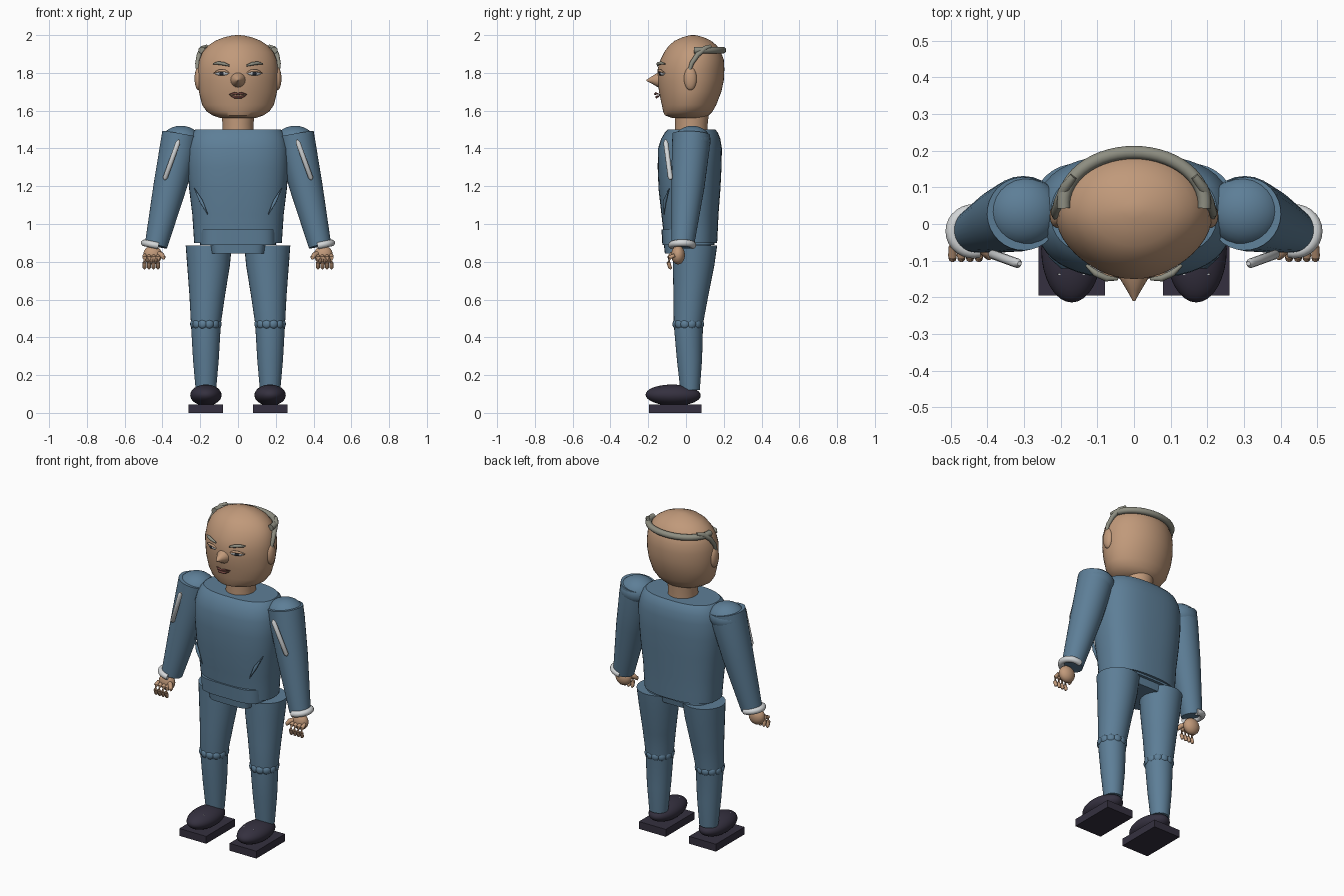
import bpy, bmesh, math
from mathutils import Vector, Matrix


def material(name, rgb):
    m = bpy.data.materials.new(name)
    m.diffuse_color = (*rgb, 1)
    return m


BLUE = material("blue_cloth", (0.11, 0.21, 0.31))
SKIN = material("skin", (0.53, 0.32, 0.195))
SHOE = material("dark_leather", (0.035, 0.03, 0.05))
HAIR = material("grey_hair", (0.27, 0.27, 0.22))
WHITE = material("pale_trim", (0.65, 0.67, 0.68))
LIP = material("lip", (0.17, 0.06, 0.05))
DARK = material("pupil", (0.02, 0.025, 0.035))


def finish(name, bm, mat, angle=40):
    bmesh.ops.recalc_face_normals(bm, faces=bm.faces)
    me = bpy.data.meshes.new(name)
    bm.to_mesh(me)
    bm.free()
    me.materials.append(mat)
    me.shade_smooth()
    me.set_sharp_from_angle(angle=math.radians(angle))
    ob = bpy.data.objects.new(name, me)
    bpy.context.collection.objects.link(ob)
    return ob


def skin_rings(bm, rings):
    """Bridge a list of vertex rings and cap both ends."""
    rows = [[bm.verts.new(p) for p in r] for r in rings]
    n = len(rows[0])
    for a, b in zip(rows, rows[1:]):
        for i in range(n):
            bm.faces.new((a[i], a[(i + 1) % n], b[(i + 1) % n], b[i]))
    bm.faces.new(rows[0][::-1])
    bm.faces.new(rows[-1])


def loft(name, sections, mat, cx=0, power=2.0, pinch=0.0, n=40):
    """Stack of horizontal sections: (z, half width, front y, back y[, x shift])."""
    rings = []
    for z, hw, yf, yb, *dx in sections:
        ring = []
        for i in range(n):
            a = 2 * math.pi * i / n
            c, s = math.cos(a), math.sin(a)
            u = math.copysign(abs(c) ** (2 / power), c)
            v = math.copysign(abs(s) ** (2 / power), s)
            x = hw * u * (1 - pinch * max(0, -v) ** 2)
            ring.append((cx + (dx[0] if dx else 0) + x,
                         (yf + yb) / 2 + v * (yb - yf) / 2, z))
        rings.append(ring)
    bm = bmesh.new()
    skin_rings(bm, rings)
    return finish(name, bm, mat)


def tube(name, pts, radii, mat, n=12):
    """Round tube through points with a radius at each one."""
    pts = [Vector(p) for p in pts]
    rings = []
    for i, p in enumerate(pts):
        d = pts[min(i + 1, len(pts) - 1)] - pts[max(i - 1, 0)]
        q = d.to_track_quat('Z', 'Y')
        rings.append([p + q @ Vector((radii[i] * math.cos(2 * math.pi * k / n),
                                      radii[i] * math.sin(2 * math.pi * k / n), 0))
                      for k in range(n)])
    bm = bmesh.new()
    skin_rings(bm, rings)
    return finish(name, bm, mat, 50)


def ball(name, loc, size, mat, rot=0, axis='Z', u=24, v=14):
    bm = bmesh.new()
    m = (Matrix.Translation(loc) @ Matrix.Rotation(rot, 4, axis)
         @ Matrix.Diagonal((*size, 1)))
    bmesh.ops.create_uvsphere(bm, u_segments=u, v_segments=v, radius=1, matrix=m)
    return finish(name, bm, mat, 60)


def box(name, lo, hi, mat):
    lo, hi = Vector(lo), Vector(hi)
    bm = bmesh.new()
    bmesh.ops.create_cube(bm, size=1, matrix=Matrix.Translation((lo + hi) / 2)
                          @ Matrix.Diagonal((*(hi - lo), 1)))
    return finish(name, bm, mat)


# Head, nose and neck
loft("head", [(1.56, .09, -.07, .09), (1.575, .135, -.112, .12), (1.595, .165, -.121, .14),
              (1.63, .19, -.128, .16), (1.70, .207, -.143, .187), (1.76, .213, -.15, .2),
              (1.82, .213, -.15, .203), (1.87, .205, -.135, .2), (1.91, .188, -.115, .185),
              (1.945, .158, -.09, .163), (1.97, .12, -.06, .133), (1.988, .075, -.02, .095),
              (1.998, .03, .015, .06), (2.0, .008, .03, .045)], SKIN, pinch=.14, n=48)
tube("nose", [(0, -.10, 1.765), (0, -.15, 1.762), (0, -.18, 1.762), (0, -.21, 1.76)],
     [.05, .038, .02, .003], SKIN, 16)
loft("neck", [(1.46, .085, -.06, .115), (1.53, .082, -.058, .115), (1.62, .092, -.062, .125)], SKIN)

# Mouth
tube("upper_lip", [(-.046, -.14, 1.686), (-.02, -.16, 1.692), (0, -.163, 1.688),
                   (.02, -.16, 1.692), (.046, -.14, 1.686)], [.002, .006, .006, .006, .002], LIP)
tube("lower_lip", [(-.04, -.14, 1.68), (-.018, -.156, 1.672), (.018, -.156, 1.672),
                   (.04, -.14, 1.68)], [.002, .007, .007, .002], LIP)

# Hair fringe around the back of the head
arc = [math.radians(-5 + 190 * i / 28) for i in range(29)]
tube("hair_fringe", [(.192 * math.cos(a), .055 + .14 * math.sin(a), 1.92) for a in arc],
     [.018] * 29, HAIR)

# Jacket body, hem band and hips
loft("jacket", [(.90, .232, -.115, .165), (.96, .236, -.12, .168), (1.05, .242, -.13, .172),
                (1.18, .258, -.145, .182), (1.30, .268, -.15, .188), (1.40, .268, -.148, .19),
                (1.45, .256, -.132, .182), (1.485, .24, -.112, .168), (1.50, .226, -.098, .155)],
     BLUE, power=2.5, n=48)
loft("hem_band", [(.888, .2, -.125, .15), (.972, .2, -.13, .15)], BLUE, power=4)
loft("hips", [(.845, .14, -.112, .125), (.90, .148, -.118, .135)], BLUE, power=5)

for side, s in (("left", 1), ("right", -1)):
    # Face details
    ball(f"{side}_ear", (s * .208, .023, 1.77), (.022, .034, .062), SKIN)
    ball(f"{side}_eye", (s * .085, -.126, 1.798), (.04, .014, .013), WHITE, s * .38)
    ball(f"{side}_pupil", (s * .086, -.133, 1.797), (.016, .01, .0115), DARK, s * .38)
    tube(f"{side}_eyelid", [(s * .043, -.142, 1.798), (s * .07, -.143, 1.811),
                            (s * .1, -.135, 1.811), (s * .128, -.115, 1.8)],
         [.003, .007, .007, .003], SKIN)
    tube(f"{side}_eyebrow", [(s * .045, -.15, 1.838), (s * .075, -.148, 1.848),
                             (s * .105, -.134, 1.852), (s * .13, -.112, 1.848)],
         [.004, .009, .009, .004], HAIR)
    tube(f"{side}_sideburn", [(s * .213, .015, 1.80), (s * .215, .03, 1.85),
                              (s * .205, .06, 1.895), (s * .188, .10, 1.93),
                              (s * .165, .13, 1.94)], [.008, .012, .014, .014, .01], HAIR)

    # Sleeve, shoulder, piping and jacket crease
    tube(f"{side}_sleeve", [(s * .302, .028, 1.475), (s * .315, .025, 1.40),
                            (s * .36, .01, 1.20), (s * .434, -.018, .885)],
         [.1, .1, .088, .06], BLUE, 32)
    ball(f"{side}_shoulder", (s * .302, .033, 1.44), (.104, .098, .08), BLUE)
    tube(f"{side}_piping", [(s * .312, -.108, 1.445), (s * .318, -.107, 1.43),
                            (s * .385, -.083, 1.245), (s * .39, -.08, 1.235)],
         [.006, .013, .013, .006], WHITE)
    tube(f"{side}_crease", [(s * .232, -.088, 1.19), (s * .195, -.113, 1.12),
                            (s * .16, -.117, 1.05)], [.002, .01, .002], BLUE, 8)

    # Cuff wrapping the outer wrist
    wrap = [math.radians(-105 + 210 * i / 16) for i in range(17)]
    tube(f"{side}_cuff", [(s * (.438 + .058 * math.cos(a)), -.02 + .056 * math.sin(a),
                           .888 + .012 * math.cos(a)) for a in wrap], [.018] * 17, WHITE)

    # Hand with fingers and thumb
    ball(f"{side}_palm", (s * .452, -.042, .836), (.05, .036, .05), SKIN)
    for i in range(4):
        x = s * (.423 + .024 * i)
        tube(f"{side}_finger_{i + 1}", [(x, -.06, .835), (x, -.087, .822), (x, -.093, .795),
                                        (x, -.084, .768), (x, -.078, .762)],
             [.01, .012, .011, .01, .004], SKIN, 10)
    tube(f"{side}_thumb", [(s * .43, -.05, .845), (s * .405, -.075, .838),
                           (s * .394, -.088, .822), (s * .393, -.09, .812)],
         [.013, .014, .012, .004], SKIN, 10)

    # Trouser leg and scalloped knee band
    loft(f"{side}_leg", [(.12, .054, -.03, .073, .015), (.28, .068, -.048, .085, .015),
                         (.47, .079, -.065, .09, .015), (.62, .094, -.066, .118, .008),
                         (.78, .113, -.07, .15, .001), (.885, .122, -.07, .165, 0)],
         BLUE, cx=s * .155, n=32) if s > 0 else loft(
        f"{side}_leg", [(.12, .054, -.03, .073, -.015), (.28, .068, -.048, .085, -.015),
                        (.47, .079, -.065, .09, -.015), (.62, .094, -.066, .118, -.008),
                        (.78, .113, -.07, .15, -.001), (.885, .122, -.07, .165, 0)],
        BLUE, cx=s * .155, n=32)
    for i in range(12):
        a = 2 * math.pi * (i + .5) / 12
        ball(f"{side}_knee_pleat_{i + 1}",
             (s * .17 + .07 * math.cos(a), .012 + .07 * math.sin(a), .47),
             (.015, .025, .024), BLUE, a, u=12, v=8)

    # Shoe, sole and lace eyelets
    box(f"{side}_sole", (s * .17 - .091, -.195, 0), (s * .17 + .091, .083, .045), SHOE)
    ball(f"{side}_shoe", (s * .17, -.068, .094), (.083, .146, .056), SHOE, math.radians(-1), 'X', 32, 18)
    for e in (-1, 1):
        ball(f"{side}_eyelet", (s * .17 + e * .032, -.137, .137), (.006, .003, .003), WHITE, u=8, v=6)
